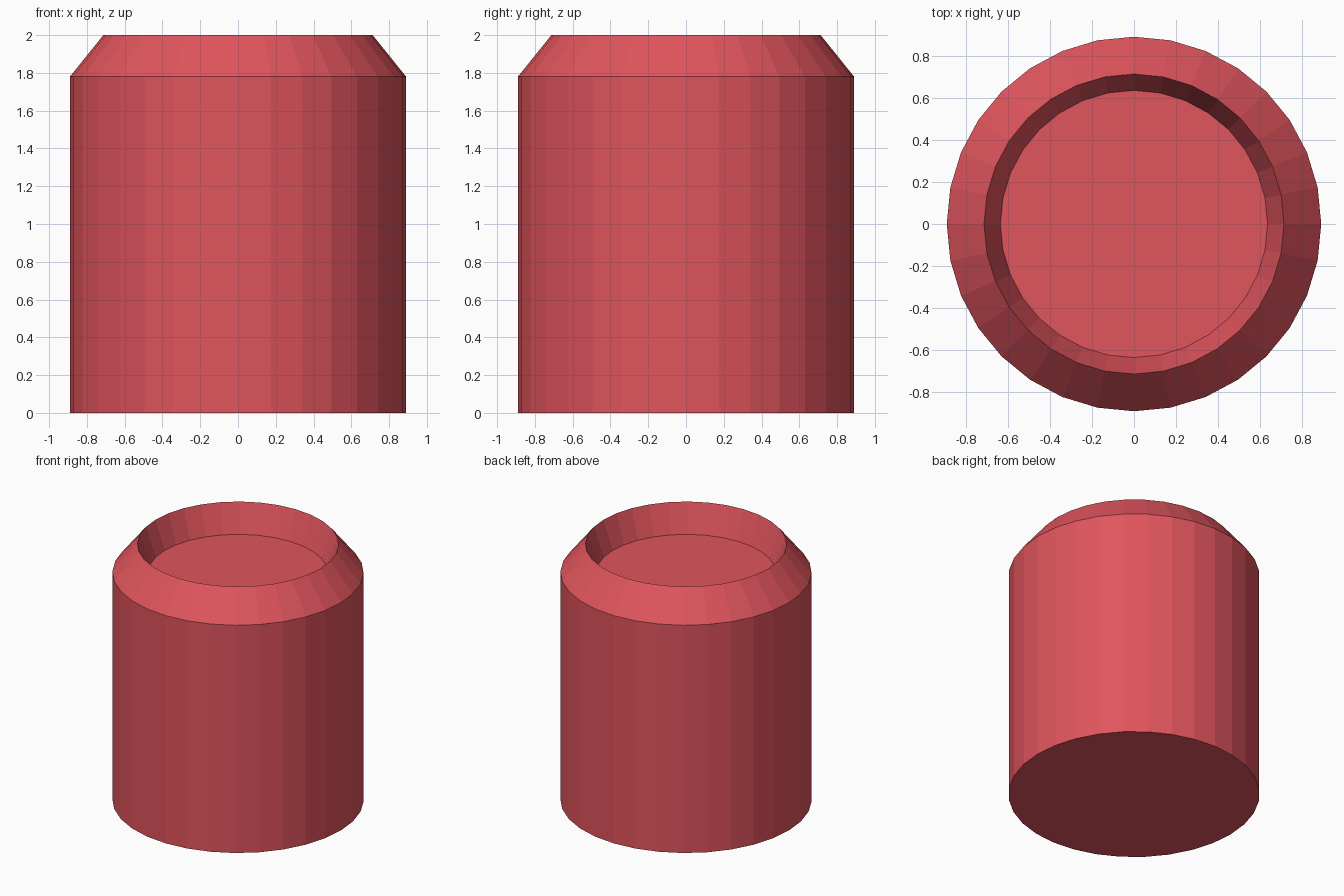
import bpy, bmesh
from math import cos, sin, tau

if "Cube" in bpy.data.objects:
    bpy.data.objects.remove(bpy.data.objects["Cube"])

SIDES = 32
# Profile (radius, height): wall, sloped shoulder, rim, recessed lid
PROFILE = [(0.89, 0.0), (0.89, 1.78), (0.713, 2.0), (0.635, 1.78)]

bm = bmesh.new()
rings = [[bm.verts.new((r * cos(tau * i / SIDES), r * sin(tau * i / SIDES), z))
          for i in range(SIDES)] for r, z in PROFILE]

# Side bands between neighbouring rings
for a, b in zip(rings, rings[1:]):
    for i in range(SIDES):
        j = (i + 1) % SIDES
        bm.faces.new((a[i], a[j], b[j], b[i]))

# Flat base and recessed lid
bm.faces.new(rings[0][::-1])
bm.faces.new(rings[-1])

mesh = bpy.data.meshes.new("can_body")
bm.to_mesh(mesh)
bm.free()
can = bpy.data.objects.new("can_body", mesh)
bpy.context.collection.objects.link(can)

# Red paint
red = bpy.data.materials.new("red_paint")
red.diffuse_color = (0.75, 0.09, 0.11, 1.0)
red.use_nodes = True
red.node_tree.nodes["Principled BSDF"].inputs["Base Color"].default_value = red.diffuse_color
mesh.materials.append(red)
